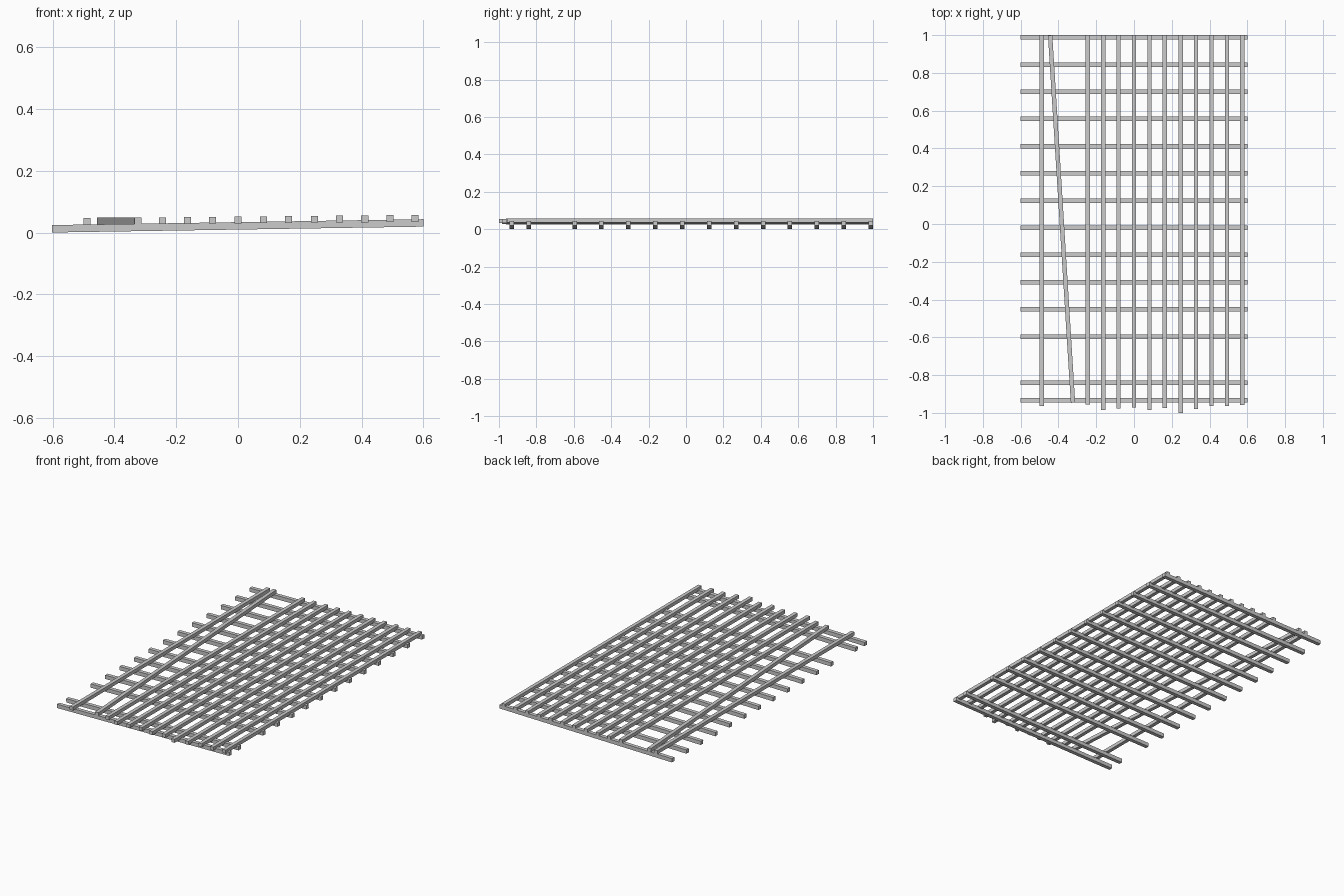
import bpy, math
from mathutils import Matrix

if "Cube" in bpy.data.objects:
    bpy.data.objects.remove(bpy.data.objects["Cube"])

def bar(name, p, q, width, height):
    """Square-section wooden bar whose centre line runs from p to q."""
    bpy.ops.mesh.primitive_cube_add(size=1)
    ob = bpy.context.object
    ob.name = ob.data.name = name
    dx, dy, dz = (q[i] - p[i] for i in range(3))
    flat = math.hypot(dx, dy)
    mid = [(a + b) / 2 for a, b in zip(p, q)]
    tilt = math.atan2(dz, flat)
    rot = Matrix.Rotation(math.atan2(dy, dx), 4, 'Z') @ Matrix.Rotation(-tilt, 4, 'Y')
    size = Matrix.Diagonal((math.hypot(flat, dz), width, height, 1))
    ob.data.transform(rot @ size)
    ob.location = mid
    return ob

# lower cross battens: sloping gently up to the right, one missing near the front
batten_ys = [0.988 - 0.144 * i for i in range(12)] + [-0.84, -0.932]
for i, y in enumerate(batten_ys):
    bar(f"cross_batten_{i + 1}", (-0.602, y, 0.0125), (0.6, y, 0.0315), 0.024, 0.024)

# upper long slats with uneven front ends
front_ends = {-0.489: -0.963, -0.244: -0.955, -0.163: -0.985, -0.082: -0.978,
              0.0: -0.972, 0.082: -0.985, 0.163: -0.973, 0.247: -1.0,
              0.328: -0.98, 0.41: -0.963, 0.492: -0.963, 0.573: -0.957}
for i, (x, y) in enumerate(front_ends.items()):
    z = 0.0408 + 0.0094 * x
    bar(f"long_slat_{i + 1}", (x, 1, z), (x, y, z), 0.023, 0.022)

# one slat knocked askew
bar("skewed_slat", (-0.444, 0.999, 0.038), (-0.323, -0.946, 0.038), 0.023, 0.022)
